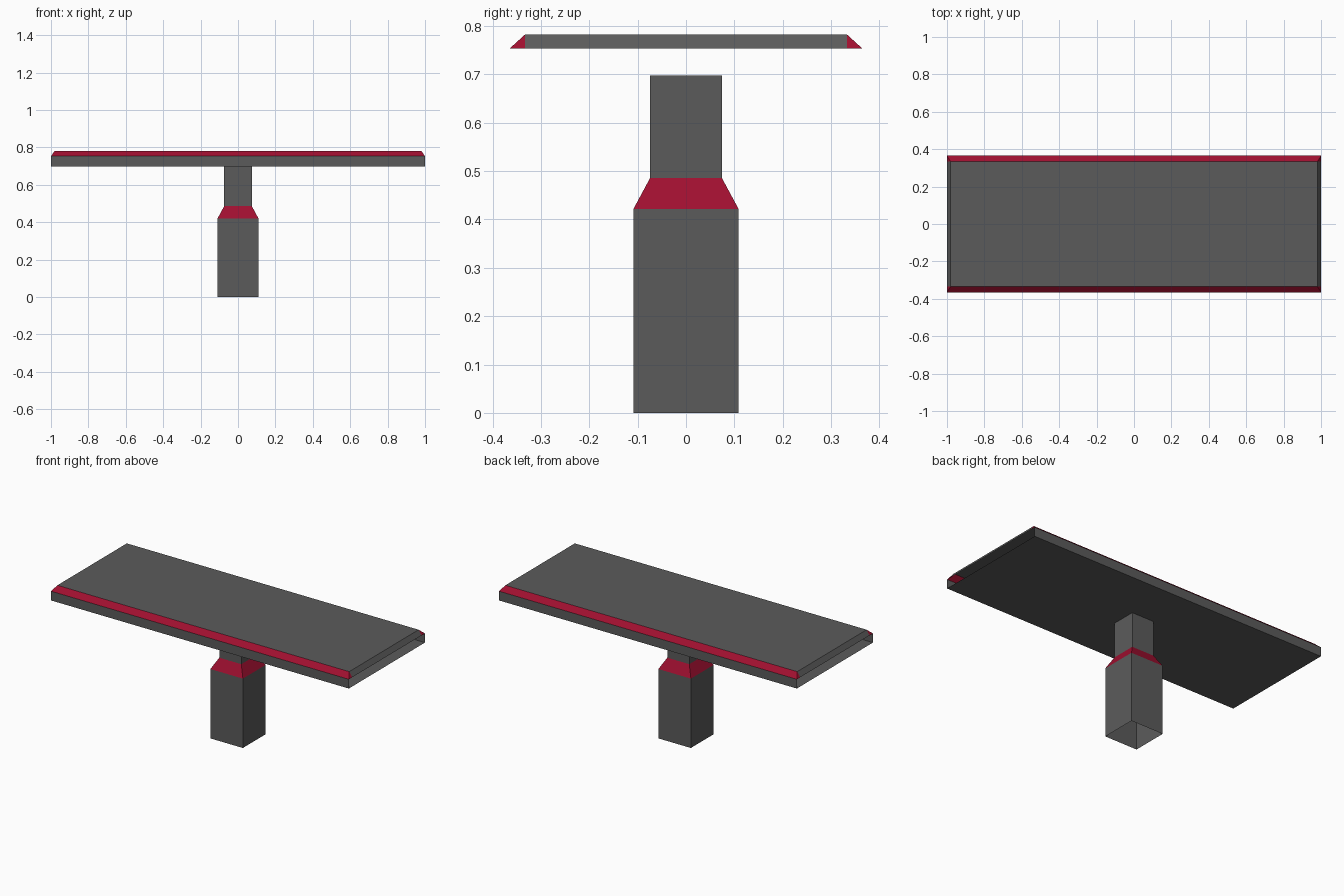
import bpy, bmesh
from mathutils import Vector

if "Cube" in bpy.data.objects:
    bpy.data.objects.remove(bpy.data.objects["Cube"])


def material(name, rgb):
    m = bpy.data.materials.new(name)
    m.diffuse_color = (*rgb, 1)
    m.use_nodes = True
    m.node_tree.nodes["Principled BSDF"].inputs["Base Color"].default_value = m.diffuse_color
    return m


GREY = material("dark grey", (0.105, 0.105, 0.105))
RED = material("crimson", (0.35, 0.005, 0.029))


def build(name, faces, centre):
    """Object from (points, colour index) faces, all turned outward from the centre."""
    bm = bmesh.new()
    for pts, colour in faces:
        f = bm.faces.new([bm.verts.new(p) for p in pts])
        f.material_index = colour
        f.normal_update()
        if f.normal.dot(f.calc_center_median() - Vector(centre)) < 0:
            f.normal_flip()
    bmesh.ops.remove_doubles(bm, verts=bm.verts, dist=1e-5)
    me = bpy.data.meshes.new(name)
    bm.to_mesh(me)
    bm.free()
    me.materials.append(GREY)
    me.materials.append(RED)
    ob = bpy.data.objects.new(name, me)
    bpy.context.collection.objects.link(ob)


def rect(x, y, z):
    return [(-x, -y, z), (x, -y, z), (x, y, z), (-x, y, z)]


# Pedestal: open square tube with a red tapered collar
Z0, Z1, Z2 = 0.697, 0.753, 0.782
profile = [(0.109, 0), (0.109, 0.421), (0.074, 0.486), (0.074, Z0)]
rings = [rect(r, r, z) for r, z in profile]
faces = []
for i, (a, b) in enumerate(zip(rings, rings[1:])):
    for k in range(4):
        n = (k + 1) % 4
        faces.append(([a[k], a[n], b[n], b[k]], int(i == 1)))
build("pedestal", faces, (0, 0, 0.35))

# Tabletop: hollow slab, open at the lower ends, red bevels along front and back
X, Y, XI, YI = 1.0, 0.365, 0.98, 0.333
faces = [(rect(X, Y, Z0), 0), (rect(XI, YI, Z2), 0)]
for s in (-1, 1):
    # long side wall and its red bevel
    faces.append(([(-X, s*Y, Z0), (X, s*Y, Z0), (X, s*Y, Z1), (-X, s*Y, Z1)], 0))
    faces.append(([(-X, s*Y, Z1), (X, s*Y, Z1), (XI, s*YI, Z2), (-XI, s*YI, Z2)], 1))
    # grey end bevel
    faces.append(([(s*X, -YI, Z1), (s*X, YI, Z1), (s*XI, YI, Z2), (s*XI, -YI, Z2)], 0))
    # red corner tips
    for t in (-1, 1):
        faces.append(([(s*X, t*Y, Z1), (s*X, t*YI, Z1), (s*XI, t*YI, Z2)], 1))
build("tabletop", faces, (0, 0, 0.73))
